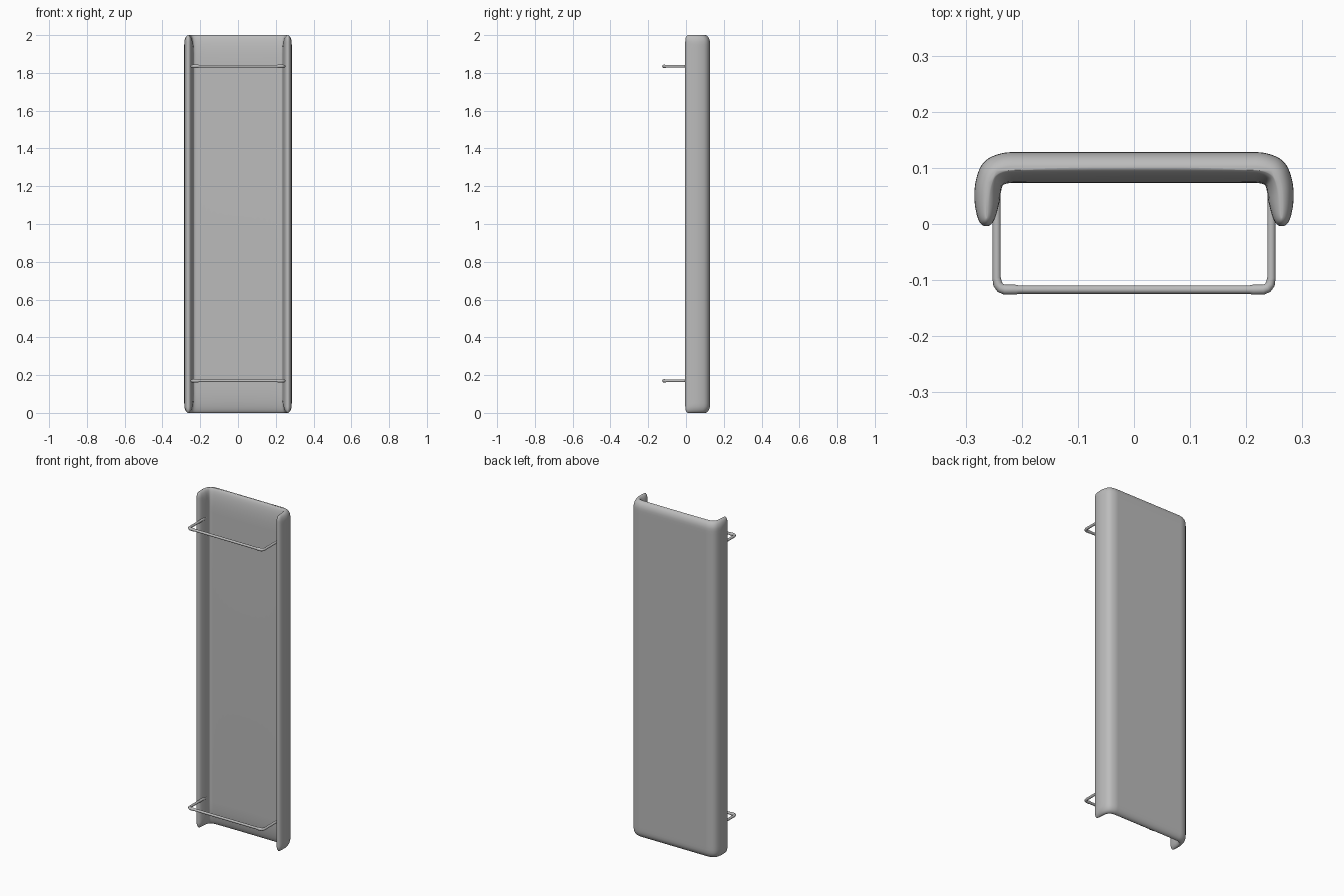
import bpy
import bmesh
from math import sqrt
from mathutils import Vector

cube = bpy.data.objects.get("Cube")
if cube:
    bpy.data.objects.remove(cube)

HEIGHT = 2.0

grey = bpy.data.materials.new("plain grey")
grey.use_nodes = True
colour = (0.5, 0.5, 0.5, 1)
grey.diffuse_color = colour
grey.node_tree.nodes["Principled BSDF"].inputs["Base Color"].default_value = colour

# Half cross-section: surface x, y, ridge x, y, and length of the end rounding
HALF = [
    (0.2, 0.128, 0.2, 0.1, 0.045),
    (0.235, 0.128, 0.23, 0.1, 0.045),
    (0.27, 0.113, 0.252, 0.09, 0.045),
    (0.284, 0.075, 0.262, 0.065, 0.045),
    (0.285, 0.035, 0.263, 0.03, 0.045),
    (0.275, -0.004, 0.263, 0.012, 0.03),
    (0.252, -0.004, 0.263, 0.012, 0.03),
    (0.24, 0.035, 0.263, 0.03, 0.05),
    (0.237, 0.06, 0.258, 0.07, 0.08),
    (0.233, 0.073, 0.245, 0.095, 0.12),
    (0.2, 0.073, 0.2, 0.1, 0.14),
]


def round_corners(points, passes):
    """Corner cutting on a closed loop."""
    for _ in range(passes):
        cut = []
        for i, a in enumerate(points):
            b = points[(i + 1) % len(points)]
            cut += [a * 0.75 + b * 0.25, a * 0.25 + b * 0.75]
        points = cut
    return points


def finish(obj):
    """Give the object its colour and smooth shading."""
    obj.data.materials.append(grey)
    bpy.ops.object.select_all(action='DESELECT')
    obj.select_set(True)
    bpy.context.view_layer.objects.active = obj
    bpy.ops.object.shade_smooth_by_angle(angle=0.9)


def build_panel():
    mirrored = [(-p[0], p[1], -p[2], p[3], p[4]) for p in reversed(HALF)]
    loop = round_corners([Vector(p) for p in HALF + mirrored], 3)
    ends = [0, 0.001, 0.004, 0.009, 0.016, 0.025, 0.035, 0.05, 0.07, 0.1, 0.14]
    levels = ends + [HEIGHT - d for d in reversed(ends)]
    bm = bmesh.new()
    rings = []
    for z in levels:
        d = min(z, HEIGHT - z)
        ring = []
        for x, y, mx, my, length in loop:
            t = 1 - min(d / length, 1)
            f = max(sqrt(1 - t * t), 0.08)
            ring.append(bm.verts.new((mx + (x - mx) * f, my + (y - my) * f, z)))
        rings.append(ring)
    n = len(loop)
    for low, high in zip(rings, rings[1:]):
        for i in range(n):
            j = (i + 1) % n
            bm.faces.new((low[i], low[j], high[j], high[i]))
    bm.faces.new(rings[0])
    bm.faces.new(rings[-1])
    bmesh.ops.recalc_face_normals(bm, faces=bm.faces)
    mesh = bpy.data.meshes.new("curved_panel")
    bm.to_mesh(mesh)
    bm.free()
    obj = bpy.data.objects.new("curved_panel", mesh)
    bpy.context.collection.objects.link(obj)
    finish(obj)


def build_wire(name, z):
    """Bent wire bracket with slightly swollen corners."""
    half = [(0.245, 0.09, 1), (0.245, -0.096, 1), (0.243, -0.107, 1.1),
            (0.238, -0.114, 1.15), (0.23, -0.117, 1.2), (0.212, -0.117, 1.2),
            (0.205, -0.117, 1)]
    path = half + [(-x, y, r) for x, y, r in reversed(half)]
    curve = bpy.data.curves.new(name, 'CURVE')
    curve.dimensions = '3D'
    curve.bevel_depth = 0.0075
    curve.bevel_resolution = 3
    curve.use_fill_caps = True
    spline = curve.splines.new('POLY')
    spline.points.add(len(path) - 1)
    for point, (x, y, r) in zip(spline.points, path):
        point.co = (x, y, z, 1)
        point.radius = r
    obj = bpy.data.objects.new(name, curve)
    bpy.context.collection.objects.link(obj)
    bpy.ops.object.select_all(action='DESELECT')
    obj.select_set(True)
    bpy.context.view_layer.objects.active = obj
    bpy.ops.object.convert(target='MESH')
    finish(bpy.context.view_layer.objects.active)


build_panel()
build_wire("lower_wire_bracket", 0.17)
build_wire("upper_wire_bracket", 1.835)
